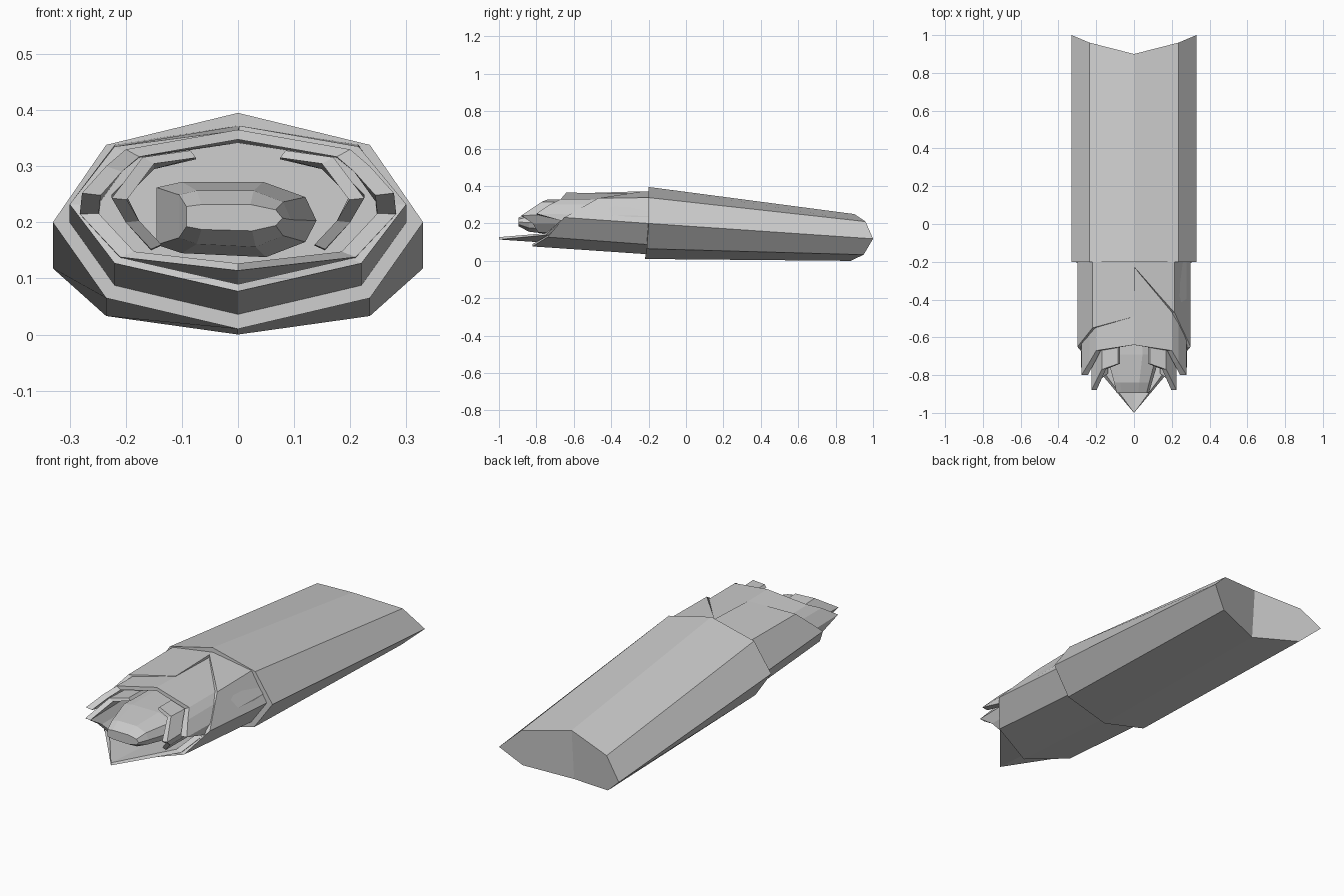
import bpy
import bmesh

cube = bpy.data.objects.get("Cube")
if cube:
    bpy.data.objects.remove(cube, do_unlink=True)

grey = bpy.data.materials.new("plain grey")
grey.use_nodes = True
GREY = (0.6, 0.6, 0.6, 1)
grey.diffuse_color = GREY
for node in grey.node_tree.nodes:
    if node.type == 'BSDF_PRINCIPLED':
        node.inputs["Base Color"].default_value = GREY

MID = 0.22  # height of the long axis


def loft(name, rings, wrap=False, caps=True, extra_caps=()):
    """Skin a list of closed rings; wrap joins the last ring to the first."""
    bm = bmesh.new()
    rows = [[bm.verts.new(p) for p in ring] for ring in rings]
    pairs = list(zip(rows, rows[1:]))
    if wrap:
        pairs.append((rows[-1], rows[0]))
    for a, b in pairs:
        for i in range(len(a)):
            j = (i + 1) % len(a)
            bm.faces.new((a[i], a[j], b[j], b[i]))
    if caps and not wrap:
        bm.faces.new(rows[0])
        if not extra_caps:
            bm.faces.new(rows[-1])
    for cap in extra_caps:
        bm.faces.new([rows[-1][i] for i in cap])
    bmesh.ops.recalc_face_normals(bm, faces=bm.faces)
    mesh = bpy.data.meshes.new(name)
    bm.to_mesh(mesh)
    bm.free()
    mesh.materials.append(grey)
    obj = bpy.data.objects.new(name, mesh)
    bpy.context.collection.objects.link(obj)
    return obj


def shell(name, columns, inner, back=-0.2, wrap=True):
    """Thick jagged tube: each column is (x, back z, front y, front z)."""
    rings = []
    for x, zb, yf, zf in columns:
        shrink = lambda z: MID + (z - MID) * inner
        rings.append([(x, back, zb), (x, yf, zf),
                      (x * inner, yf, shrink(zf)), (x * inner, back, shrink(zb))])
    return loft(name, rings, wrap)


def mirrored(half):
    """Close a half outline that runs from top centre to bottom centre."""
    return half + [(-p[0], *p[1:]) for p in half[-2:0:-1]]


# Long rear sleeve with a folded back end
sleeve_front = mirrored([(0, -0.2, 0.395), (0.235, -0.2, 0.338), (0.33, -0.2, 0.2),
                         (0.235, -0.21, 0.065), (0, -0.22, 0.01)])
sleeve_back = mirrored([(0, 0.9, 0.25), (0.235, 0.96, 0.21), (0.33, 1, 0.118),
                        (0.235, 0.95, 0.033), (0, 0.88, 0)])
loft("rear_sleeve", [sleeve_front, sleeve_back],
     extra_caps=[(0, 1, 2, 3, 4), (4, 5, 6, 7, 0)])

# Middle shell with a stepped, broken front edge
shell("middle_shell", [
    (0, 0.372, -0.49, 0.364), (-0.22, 0.338, -0.55, 0.335),
    (-0.3, 0.2, -0.65, 0.232), (-0.22, 0.087, -0.74, 0.127),
    (0, 0.035, -0.82, 0.077), (0.22, 0.087, -0.74, 0.127),
    (0.3, 0.2, -0.65, 0.232), (0.215, 0.338, -0.47, 0.335),
    (0.003, 0.372, -0.23, 0.372)], 0.91)

# Inner shell with a spike on each side and a pointed lower tongue
shell("inner_shell", mirrored([
    (0, 0.358, -0.64, 0.365), (0.2, 0.328, -0.67, 0.33), (0.235, 0.3, -0.73, 0.3),
    (0.278, 0.24, -0.8, 0.252), (0.282, 0.2, -0.67, 0.215),
    (0.21, 0.1, -0.75, 0.138), (0, 0.06, -1, 0.114)]), 0.88)

# Pair of curved claws around the core
for side, label in ((1, "left"), (-1, "right")):
    shell(label + "_claw", [
        (side * x, zb, yf, zf) for x, zb, yf, zf in (
            (0.085, 0.325, -0.74, 0.328), (0.17, 0.305, -0.77, 0.316),
            (0.225, 0.25, -0.88, 0.243), (0.2, 0.2, -0.82, 0.2),
            (0.155, 0.15, -0.79, 0.152))], 0.88, back=-0.5, wrap=False)

# Faceted core with a tapered nose
section = [(-0.145, 0.16), (-0.145, 0.262), (-0.1, 0.272), (0.045, 0.272),
           (0.12, 0.245), (0.14, 0.203), (0.12, 0.165), (0.05, 0.138), (-0.1, 0.145)]
CX, CZ = -0.012, 0.21
loft("core", [[(CX + (x - CX) * sx, y, CZ + (z - CZ) * sz) for x, z in section]
              for y, sx, sz in ((-0.895, 0.6, 0.35), (-0.84, 0.7, 0.75),
                                (-0.69, 1, 1), (-0.2, 1, 1))])
